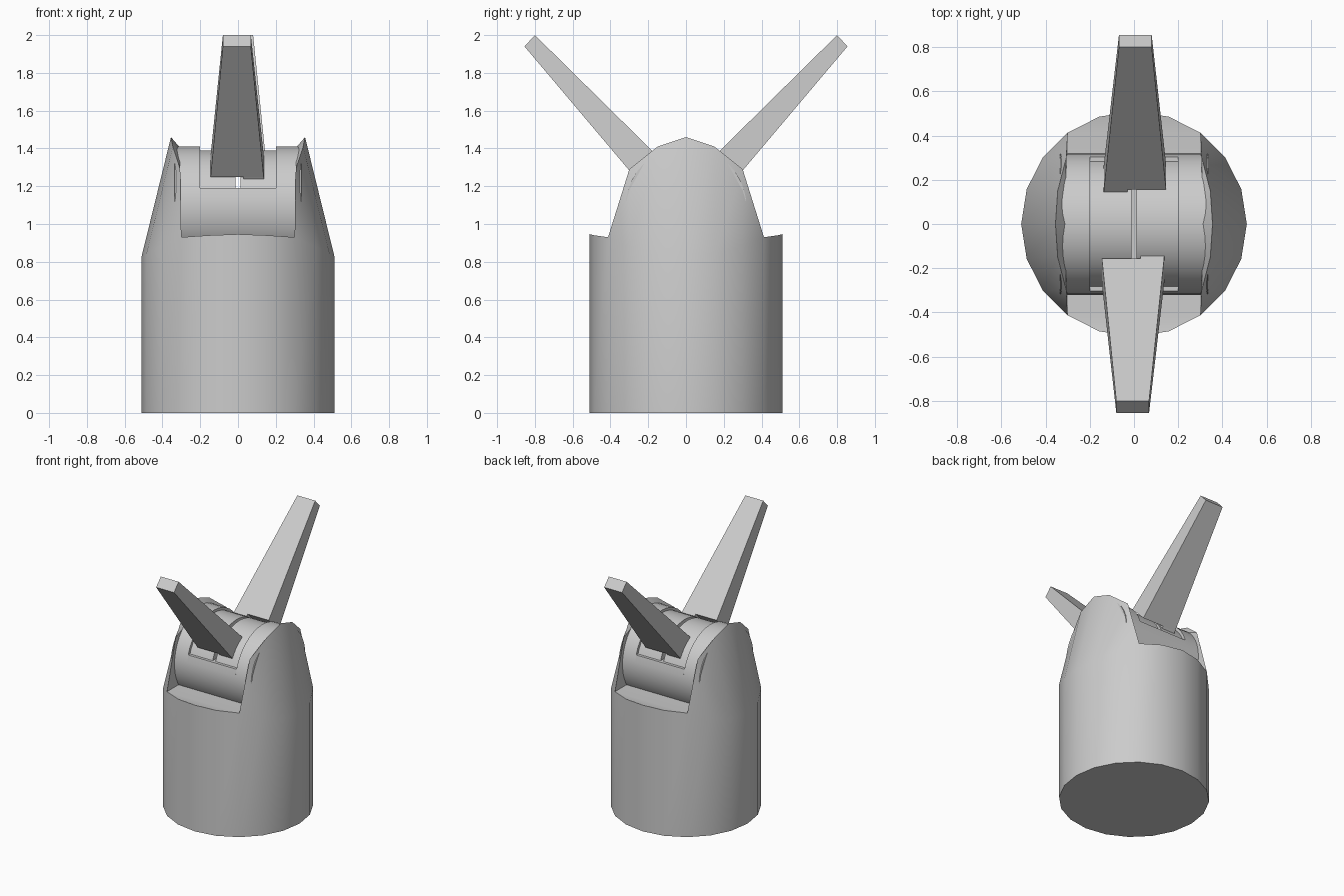
import bpy
from math import sin, cos, pi, radians, asin

if "Cube" in bpy.data.objects:
    bpy.data.objects.remove(bpy.data.objects["Cube"])


def make(name, verts, faces, smooth=True):
    me = bpy.data.meshes.new(name)
    me.from_pydata(verts, [], faces)
    ob = bpy.data.objects.new(name, me)
    bpy.context.collection.objects.link(ob)
    bpy.ops.object.select_all(action='DESELECT')
    ob.select_set(True)
    bpy.context.view_layer.objects.active = ob
    bpy.ops.object.mode_set(mode='EDIT')
    bpy.ops.mesh.select_all(action='SELECT')
    bpy.ops.mesh.normals_make_consistent(inside=False)
    bpy.ops.object.mode_set(mode='OBJECT')
    if smooth:
        bpy.ops.object.shade_smooth_by_angle(angle=radians(30))
    return ob


def extrude_x(name, profile, x0, x1, smooth=True):
    """Prism along x from a (y, z) outline."""
    n = len(profile)
    verts = [(x, y, z) for x in (x0, x1) for y, z in profile]
    faces = [list(range(n)), list(range(n, 2 * n))]
    faces += [[i, (i + 1) % n, (i + 1) % n + n, i + n] for i in range(n)]
    return make(name, verts, faces, smooth)


# Body: 20-sided cylinder with two tapering cheeks and a slot between them
N, R = 20, 0.51
BEND = [0.83, 0.84, 0.88, 0.93, 0.94, 0.946]
TIP = [(0.355, 0, 1.46), (0.345, 0.15, 1.41), (0.306, 0.30, 1.29)]


def rim_z(k):
    k = k % 10
    return BEND[min(k, 10 - k)]


ring = [(R * cos(2 * pi * k / N), R * sin(2 * pi * k / N)) for k in range(N)]
verts = [(x, y, 0) for x, y in ring]
verts += [(x, y, rim_z(k)) for k, (x, y) in enumerate(ring)]
faces = [list(range(N))]
faces += [[k, (k + 1) % N, (k + 1) % N + N, k + N] for k in range(N)]
faces += [[N + k for k in range(3, 8)], [N + k for k in range(13, 18)],
          [N + 3, N + 7, N + 13, N + 17]]
for side, mid in ((1, 0), (-1, 10)):
    outer, inner = {}, {}
    for j in range(-3, 4):
        rim = N + (mid + side * j) % N
        if abs(j) == 3:
            outer[j] = inner[j] = rim
            continue
        x, y, z = TIP[abs(j)]
        y *= 1 if j > 0 else -1
        outer[j] = inner[j] = len(verts)
        verts.append((side * x, y, z))
        if abs(j) < 2:
            inner[j] = len(verts)
            verts.append((side * 0.308, y, z - 0.055))
    for j in range(-3, 3):
        a, b = (N + (mid + side * i) % N for i in (j, j + 1))
        faces.append(list(dict.fromkeys([a, b, outer[j + 1], outer[j]])))
        if j in (-2, -1, 0, 1):
            faces.append(list(dict.fromkeys(
                [outer[j], outer[j + 1], inner[j + 1], inner[j]])))
    faces.append([inner[j] for j in range(-3, 4)])
make("body", verts, faces)

# Drum lying across the slot
CZ, RD, RC, CUT = 1.09, 0.32, 0.30, 1.19


def arc(r, a0, a1, n):
    return [(r * cos(a0 + (a1 - a0) * i / n), CZ + r * sin(a0 + (a1 - a0) * i / n))
            for i in range(n + 1)]


a, b = asin((CUT - CZ) / RD), asin((CUT - CZ) / RC)
low = arc(RD, pi - a, 2 * pi + a, 24)
high = arc(RC, b, pi - b, 18)
full = arc(RD, 0, 2 * pi, 40)[:-1]
for s, label in ((1, "right"), (-1, "left")):
    extrude_x("drum_end_" + label, full, s * 0.20, s * 0.335)
    extrude_x("hinge_band_" + label, low + high, s * 0.012, s * 0.20)
extrude_x("drum_core", low, -0.012, 0.012)

# Two tapered blades, the rear one turned half a revolution
base = [(-0.272, 1.25), (-0.157, 1.366)]
tip = [(-0.855, 1.94), (-0.80, 2.0)]
foot = [(-0.262, 1.237), (-0.145, 1.354)]
box = [[0, 1, 2, 3], [4, 5, 6, 7], [0, 1, 5, 4], [1, 2, 6, 5],
       [2, 3, 7, 6], [3, 0, 4, 7]]


def block(name, p, px, q, qx, s):
    v = []
    for pts, (x0, x1) in ((p, px), (q, qx)):
        v += [(s * x, s * y, z) for x, (y, z) in
              ((x0, pts[0]), (x1, pts[0]), (x1, pts[1]), (x0, pts[1]))]
    make(name, v, box, False)


for s, label in ((1, "front"), (-1, "rear")):
    block("blade_" + label, base, (-0.145, 0.136), tip, (-0.08, 0.068), s)
    block("blade_foot_" + label, foot, (0.03, 0.137), base, (0.03, 0.136), s)
